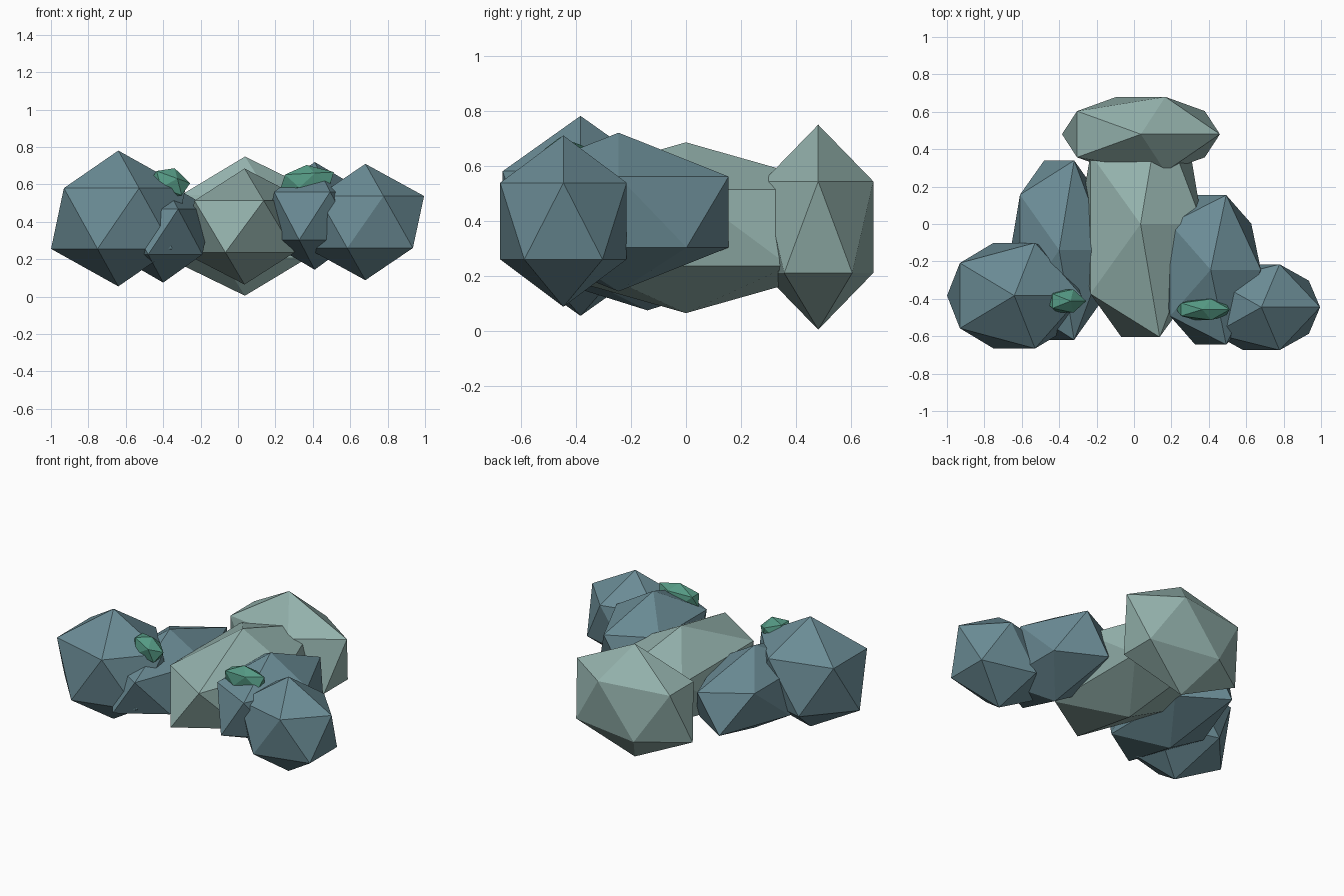
import bpy
import math

cube = bpy.data.objects.get("Cube")
if cube:
    bpy.data.objects.remove(cube, do_unlink=True)


def make_material(name, rgb):
    mat = bpy.data.materials.new(name)
    mat.use_nodes = True
    color = (*rgb, 1.0)
    mat.diffuse_color = color
    bsdf = mat.node_tree.nodes["Principled BSDF"]
    bsdf.inputs["Base Color"].default_value = color
    bsdf.inputs["Roughness"].default_value = 0.9
    return mat


pale = make_material("pale grey green", (0.30, 0.45, 0.42))
slate = make_material("slate blue", (0.145, 0.26, 0.30))
green = make_material("sea green", (0.09, 0.32, 0.23))


def lump(name, mat, center, radii, tilt=0.0):
    """A flat-shaded icosahedron stretched along its axes."""
    bpy.ops.mesh.primitive_ico_sphere_add(
        subdivisions=1, radius=1, location=center,
        rotation=(0, math.radians(tilt), 0))
    obj = bpy.context.object
    obj.name = name
    obj.scale = radii
    obj.data.materials.append(mat)
    return obj


# Body and the broad lump behind it
lump("body", pale, (0.035, 0, 0.375), (0.37, 0.711, 0.31))
lump("back_lump", pale, (0.037, 0.48, 0.377), (0.472, 0.235, 0.372))

# Long side lumps
lump("right_side_lump", slate, (-0.40, -0.14, 0.347), (0.29, 0.564, 0.272))
lump("left_side_lump", slate, (0.41, -0.245, 0.432), (0.30, 0.47, 0.288))

# Outer end lumps
lump("right_end_lump", slate, (-0.64, -0.383, 0.418), (0.402, 0.332, 0.363))
lump("left_end_lump", slate, (0.681, -0.445, 0.399), (0.351, 0.27, 0.311))

# Small green chips on top
lump("right_chip", green, (-0.368, -0.412, 0.607), (0.118, 0.073, 0.085), 20)
lump("left_chip", green, (0.37, -0.457, 0.622), (0.162, 0.066, 0.082), -3)
